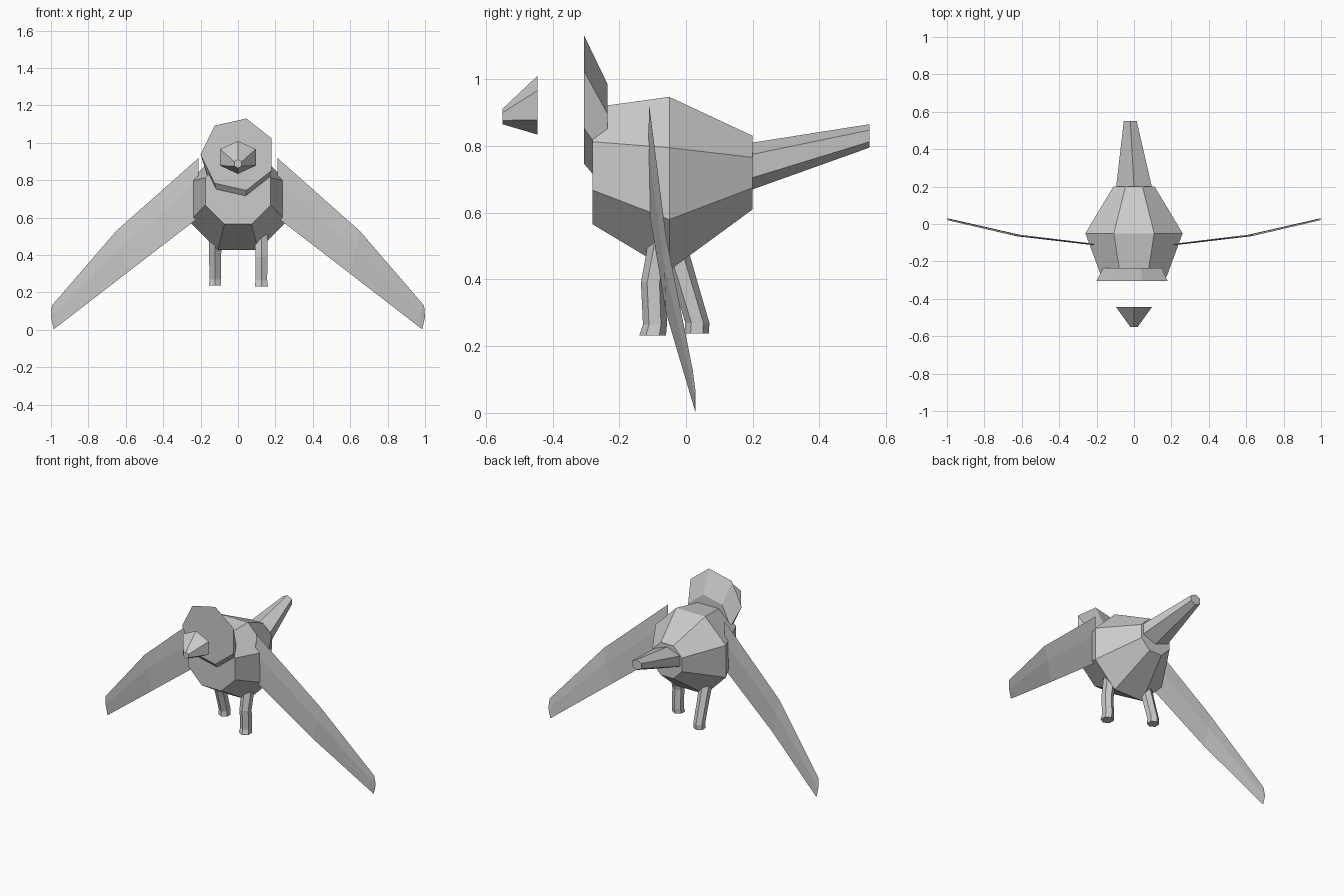
import bpy, bmesh
from math import sin, cos, radians
from mathutils import Vector

cube = bpy.data.objects.get("Cube")
if cube:
    bpy.data.objects.remove(cube, do_unlink=True)

grey = bpy.data.materials.new("plain grey")
grey.use_nodes = True
colour = (0.6, 0.6, 0.6, 1)
grey.diffuse_color = colour
grey.node_tree.nodes["Principled BSDF"].inputs["Base Color"].default_value = colour


def loft(name, rings):
    """Skin a list of equal-sized point rings and cap both ends."""
    bm = bmesh.new()
    loops = [[bm.verts.new(p) for p in ring] for ring in rings]
    n = len(loops[0])
    for a, b in zip(loops, loops[1:]):
        for i in range(n):
            j = (i + 1) % n
            bm.faces.new((a[i], a[j], b[j], b[i]))
    bm.faces.new(loops[0])
    bm.faces.new(loops[-1])
    bmesh.ops.recalc_face_normals(bm, faces=bm.faces)
    mesh = bpy.data.meshes.new(name)
    bm.to_mesh(mesh)
    bm.free()
    mesh.materials.append(grey)
    obj = bpy.data.objects.new(name, mesh)
    bpy.context.collection.objects.link(obj)
    return obj


def ring(sides, start, centre, rx, r, flat=False):
    """Polygon ring facing along y, or lying level when flat."""
    points = []
    for i in range(sides):
        a = radians(start) + radians(360) * i / sides
        u, v = rx * cos(a), r * sin(a)
        points.append(Vector(centre) + Vector((u, v, 0) if flat else (u, 0, v)))
    return points


# Body: octagonal barrel, given as (y, z, half height)
loft("body", [ring(8, 22.5, (0, y, z), h / cos(radians(22.5)), h / cos(radians(22.5)))
              for y, z, h in ((-0.28, 0.74, 0.175), (-0.05, 0.687, 0.26), (0.2, 0.72, 0.11))])

# Head: seven-sided disc leaning back into the body
loft("head", [ring(7, 180, (0, -0.305, 0.938), 0.2, 0.197),
              ring(7, 180, (0, -0.235, 0.824), 0.165, 0.165)])

# Beak: hexagonal cone held in front of the head
loft("beak", [ring(6, 30, (0, -0.445, 0.922), 0.11, 0.088),
              ring(6, 30, (0, -0.55, 0.888), 0.023, 0.023)])

# Tail: long tapering hexagon
loft("tail", [ring(6, 30, (0, 0.2, 0.74), 0.11, 0.07),
              ring(6, 30, (-0.02, 0.55, 0.83), 0.04, 0.035)])

# Legs: bent hexagonal tubes, given as (y, z, radius), in stride
legs = {
    "left_leg": (0.125, ((-0.07, 0.53, 0.04), (-0.098, 0.39, 0.037),
                         (-0.093, 0.265, 0.036), (-0.1, 0.232, 0.04))),
    "right_leg": (-0.122, ((-0.045, 0.53, 0.04), (-0.002, 0.39, 0.037),
                           (0.034, 0.27, 0.036), (0.032, 0.238, 0.037))),
}
for name, (x, path) in legs.items():
    loft(name, [ring(6, 30, (x, y, z), r, r, True) for y, z, r in path])

# Wings: thin blades, given as (top x, top z, bottom x, bottom z, y, half thickness)
stations = ((0.21, 0.92, 0.21, 0.60, -0.11, 0.004),
            (0.65, 0.53, 0.60, 0.30, -0.06, 0.005),
            (0.995, 0.13, 0.95, 0.03, 0.02, 0.003),
            (1.0, 0.07, 0.985, 0.003, 0.028, 0.001))
sections = []
for tx, tz, bx, bz, y, t in stations:
    top, bottom = Vector((tx, y, tz)), Vector((bx, y, bz))
    mid = top.lerp(bottom, 0.4)
    out = Vector((0, t, 0))
    sections.append([top, mid + out, bottom, mid - out])
wings = loft("wings", sections)
wings.modifiers.new("mirror", 'MIRROR').use_axis[0] = True
